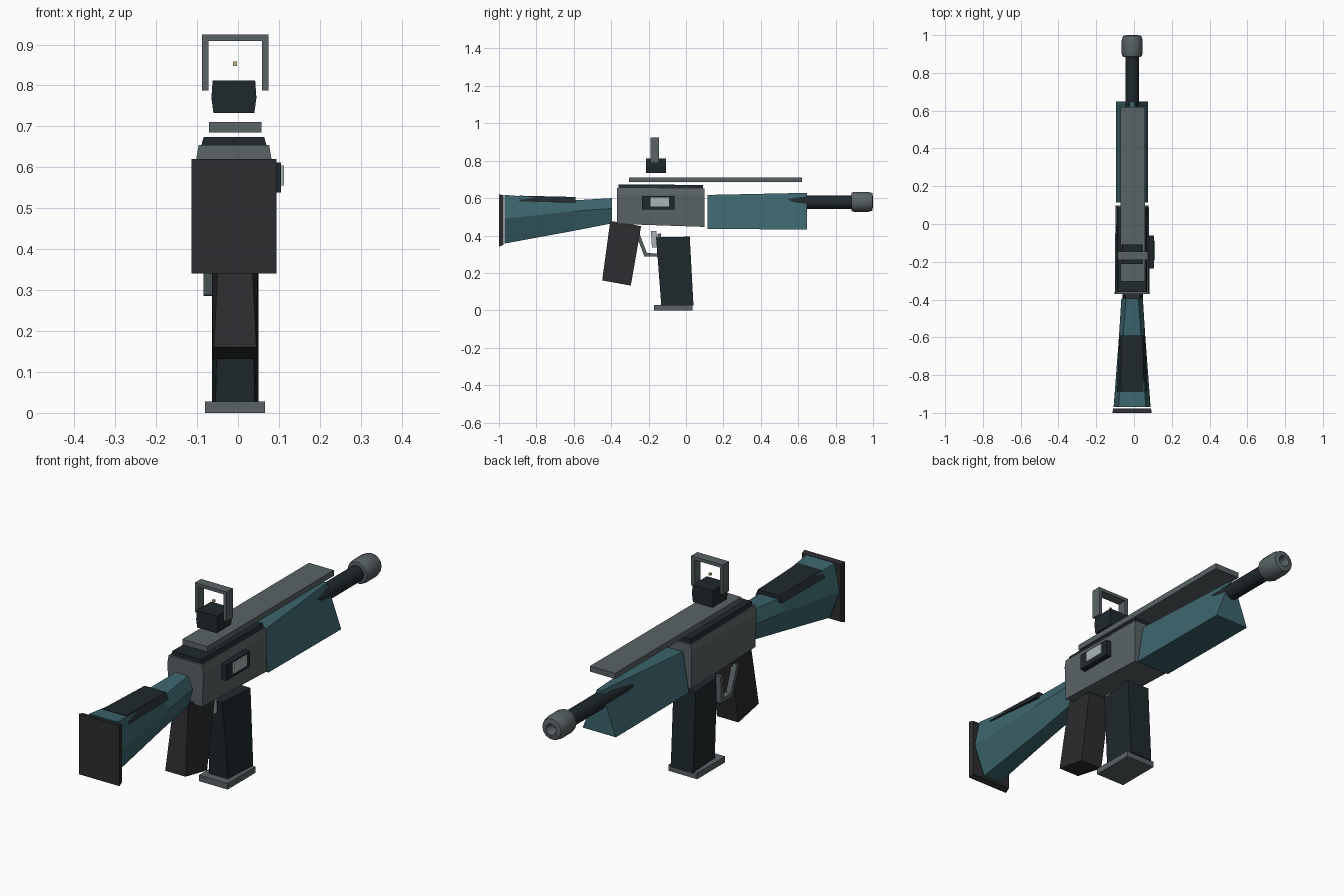
import bpy, bmesh, math
from mathutils import Vector

if "Cube" in bpy.data.objects:
    bpy.data.objects.remove(bpy.data.objects["Cube"])

CX = -0.01  # the body centreline sits slightly left of zero


def material(name, r, g, b):
    m = bpy.data.materials.new(name)
    m.diffuse_color = (r, g, b, 1)
    m.use_nodes = True
    m.node_tree.nodes["Principled BSDF"].inputs["Base Color"].default_value = m.diffuse_color
    return m


TEAL = material("teal", 0.045, 0.13, 0.15)
METAL = material("metal", 0.10, 0.125, 0.13)
DARK = material("dark", 0.014, 0.022, 0.026)
RUBBER = material("rubber", 0.025, 0.026, 0.028)
LIGHT = material("light", 0.40, 0.46, 0.47)
TAN = material("tan", 0.6, 0.5, 0.25)


def finish(name, bm, mat):
    bmesh.ops.recalc_face_normals(bm, faces=bm.faces)
    me = bpy.data.meshes.new(name)
    bm.to_mesh(me)
    bm.free()
    ob = bpy.data.objects.new(name, me)
    bpy.context.collection.objects.link(ob)
    me.materials.append(mat)
    return ob


def loft(name, rings, mat):
    """Skin a list of equal-length point rings and cap both ends."""
    bm = bmesh.new()
    vs = [[bm.verts.new(p) for p in ring] for ring in rings]
    n = len(vs[0])
    for a, b in zip(vs, vs[1:]):
        for i in range(n):
            j = (i + 1) % n
            bm.faces.new((a[i], a[j], b[j], b[i]))
    bm.faces.new(vs[0])
    bm.faces.new(vs[-1])
    return finish(name, bm, mat)


def section(y, half):
    """Symmetric cross-section at y from (half width, z) points, top to bottom."""
    return [(CX + w, y, z) for w, z in half] + [(CX - w, y, z) for w, z in reversed(half)]


def box(name, x0, x1, y0, y1, z0, z1, mat):
    return loft(name, [[(x0, y0, z), (x1, y0, z), (x1, y1, z), (x0, y1, z)]
                       for z in (z0, z1)], mat)


def handle(name, bottom, top, mat):
    """Slanted post; each end is rear (half width, y, z) and front (half width, y, z)."""
    rings = []
    for (wr, yr, zr), (wf, yf, zf) in (bottom, top):
        rings.append([(CX - wr + .003, yr, zr), (CX + wr + .003, yr, zr),
                      (CX + wf + .003, yf, zf), (CX - wf + .003, yf, zf)])
    return loft(name, rings, mat)


def lathe(name, profile, z, sides, mat):
    """Revolve (radius, y) points about the barrel axis."""
    rings = [[(CX + r * math.cos(2 * math.pi * i / sides), y,
               z + r * math.sin(2 * math.pi * i / sides)) for i in range(sides)]
             for r, y in profile]
    ob = loft(name, rings, mat)
    bpy.context.view_layer.objects.active = ob
    ob.select_set(True)
    bpy.ops.object.shade_smooth_by_angle(angle=math.radians(40))
    ob.select_set(False)
    return ob


# Shoulder stock with end pad and cheek rest
loft("stock", [section(-0.97, [(.072, .617), (.098, .49), (.045, .357)]),
               section(-0.60, [(.048, .588), (.07, .53), (.035, .425)]),
               section(-0.395, [(.032, .60), (.057, .545), (.035, .465)])], TEAL)
loft("end_pad", [section(-1.0, [(.104, .62), (.104, .34)]),
                 section(-0.976, [(.10, .615), (.10, .35)])], RUBBER)
loft("cheek_rest", [section(-0.89, [(.06, .613), (.08, .582)]),
                    section(-0.59, [(.055, .606), (.068, .575)])], DARK)

# Receiver body, top cover and side port
loft("receiver", [section(-0.37, [(.086, .655), (.092, .62), (.086, .462)]),
                  section(0.098, [(.08, .65), (.088, .62), (.086, .446)])], METAL)
loft("top_cover", [section(-0.36, [(.074, .674), (.082, .645)]),
                   section(0.09, [(.074, .670), (.082, .640)])], DARK)
box("port_frame", .07, .105, -.235, -.062, .538, .612, DARK)
box("port_cover", .09, .112, -.19, -.09, .555, .604, LIGHT)

# Fore-end: wide base, top narrowing to the front so the tube shows
loft("fore_end", [section(0.115, [(.055, .617), (.085, .435)]),
                  section(0.648, [(.012, .628), (.085, .432)])], TEAL)
lathe("front_tube", [(.036, .30), (.036, .90)], .578, 14, DARK)
lathe("tube_cap", [(.034, .884), (.050, .886), (.055, .90), (.055, .975), (.048, .996),
                   (.026, 1.0), (.022, .995), (.022, .95)], .58, 14, METAL)

# Top rail and sight
box("top_rail", -.071, .057, -.305, .62, .685, .711, METAL)
loft("sight_base", [section(-.213, [(.052, .812), (.055, .77), (.050, .733)]),
                    section(-.108, [(.052, .812), (.055, .77), (.050, .733)])], DARK)
for side, x in (("left", -.088), ("right", .059)):
    box("sight_post_" + side, x, x + .016, -.19, -.145, .788, .915, METAL)
box("sight_bar", -.088, .075, -.19, -.145, .909, .924, METAL)
box("sight_dot", -.012, -.002, -.172, -.162, .848, .858, TAN)

# Hand grip, feed box and its base plate
handle("hand_grip", ((.052, -.448, .16), (.055, -.295, .132)),
       ((.036, -.405, .478), (.057, -.24, .45)), RUBBER)
handle("feed_box", ((.048, -.132, .025), (.057, .04, .025)),
       ((.040, -.16, .39), (.057, .02, .394)), DARK)
box("feed_box_base", -.081, .066, -.17, .034, 0, .028, METAL)

# Trigger and its guard
handle("trigger", ((.010, -.182, .335), (.010, -.152, .335)),
       ((.010, -.188, .425), (.010, -.158, .425)), LIGHT)
guard = [(-.262, .42), (-.216, .297), (-.146, .295), (-.142, .41)]
offsets = [(-.009, -.002), (-.007, -.009), (.008, -.009), (.009, 0)]
loft("trigger_guard", [[(-.084, y + a, z + b), (-.058, y + a, z + b),
                        (-.058, y - a, z - b), (-.084, y - a, z - b)]
                       for (y, z), (a, b) in zip(guard, offsets)], METAL)
